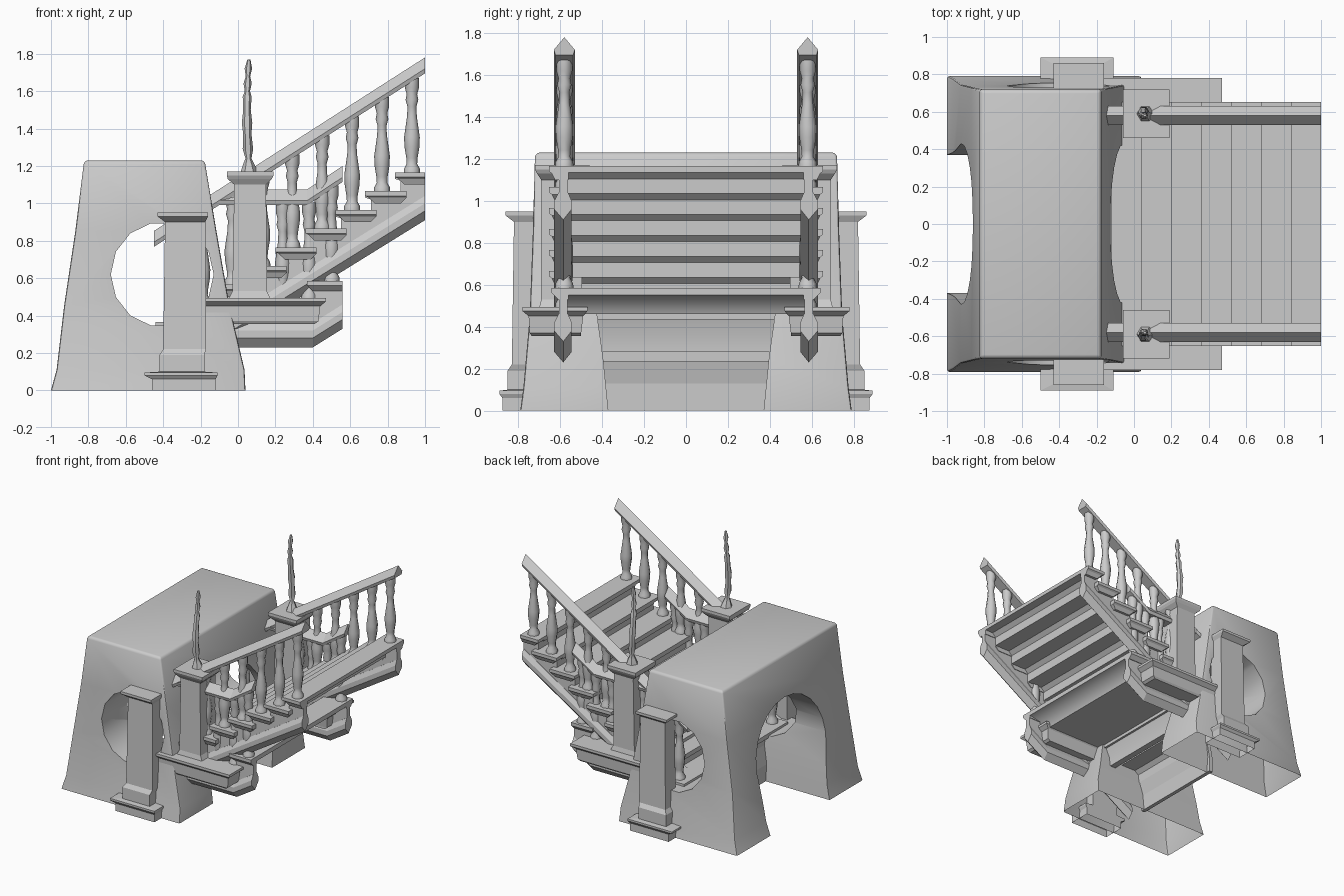
import bpy, bmesh, math

if "Cube" in bpy.data.objects:
    bpy.data.objects.remove(bpy.data.objects["Cube"])

def finish(name, bm, mirror=False, smooth=None):
    bmesh.ops.recalc_face_normals(bm, faces=bm.faces)
    me = bpy.data.meshes.new(name)
    bm.to_mesh(me)
    bm.free()
    ob = bpy.data.objects.new(name, me)
    bpy.context.collection.objects.link(ob)
    bpy.ops.object.select_all(action='DESELECT')
    bpy.context.view_layer.objects.active = ob
    ob.select_set(True)
    if mirror:
        m = ob.modifiers.new("mirror", 'MIRROR')
        m.use_axis = (False, True, False)
        bpy.ops.object.modifier_apply(modifier=m.name)
    if smooth:
        bpy.ops.object.shade_smooth_by_angle(angle=math.radians(smooth))
    return ob

def skin(bm, rings):
    """Join closed rings of points into a capped solid."""
    vs = [[bm.verts.new(p) for p in r] for r in rings]
    n = len(vs[0])
    for a, b in zip(vs, vs[1:]):
        for i in range(n):
            bm.faces.new((a[i], a[(i + 1) % n], b[(i + 1) % n], b[i]))
    bm.faces.new(vs[0][::-1])
    bm.faces.new(vs[-1])

def prism(bm, pts, y0, y1):
    skin(bm, [[(x, y, z) for x, z in pts] for y in (y0, y1)])

def loft(bm, rects):
    skin(bm, [[(a, c, z), (b, c, z), (b, d, z), (a, d, z)] for a, b, c, d, z in rects])

def lathe(bm, x, y, z0, prof, n=8):
    skin(bm, [[(x + r * math.cos(2 * math.pi * i / n), y + r * math.sin(2 * math.pi * i / n), z0 + z)
               for i in range(n)] for r, z in prof])

def bar(bm, path, section):
    skin(bm, [[(x, y, z + dz) for y, dz in section] for x, z in path])

def open_bottom(bm):
    """Slice everything below the ground away, leaving an open underside."""
    bmesh.ops.bisect_plane(bm, geom=bm.verts[:] + bm.edges[:] + bm.faces[:], plane_co=(0, 0, 0),
                           plane_no=(0, 0, 1), clear_inner=True)

def cut(ob, cutter):
    m = ob.modifiers.new("cut", 'BOOLEAN')
    m.operation, m.solver, m.object = 'DIFFERENCE', 'EXACT', cutter
    bpy.context.view_layer.objects.active = ob
    bpy.ops.object.modifier_apply(modifier=m.name)
    bpy.data.objects.remove(cutter)

# Stone gate block, tapered, with softened edges
bm = bmesh.new()
loft(bm, [(-1.01, .045, -.8, .8, -.1), (-1, .04, -.79, .79, 0), (-.97, .035, -.775, .775, .11),
          (-.93, -.045, -.745, .745, .45), (-.87, -.115, -.73, .73, .85), (-.825, -.175, -.72, .72, 1.21),
          (-.815, -.185, -.71, .71, 1.23)])
block = finish("stone_gate", bm)
m = block.modifiers.new("bevel", 'BEVEL')
m.width, m.segments, m.limit_method, m.angle_limit = .012, 2, 'ANGLE', math.radians(60)
bpy.ops.object.modifier_apply(modifier=m.name)

# Walk-through arch along x
bm = bmesh.new()
arch = [(-.36, -.3), (.36, -.3), (.37, 0), (.395, .25)]
arch += [(.43 * math.cos(math.pi * i / 12), .5 + .42 * math.sin(math.pi * i / 12)) for i in range(13)]
arch += [(-.395, .25), (-.37, 0)]
skin(bm, [[(x, y, z) for y, z in arch] for x in (-1.2, .3)])
cut(block, finish("arch_cutter", bm))

# Round side window along y
bm = bmesh.new()
prism(bm, [(-.405 + .275 * math.cos(2 * math.pi * i / 14), .62 + .28 * math.sin(2 * math.pi * i / 14))
           for i in range(14)], -1, 1)
cut(block, finish("window_cutter", bm))
bm = bmesh.new()
bm.from_mesh(block.data)
open_bottom(bm)
bm.to_mesh(block.data)
bm.free()
block.select_set(True)
bpy.ops.object.shade_smooth_by_angle(angle=math.radians(40))

# Side pillars with base and cap
bm = bmesh.new()
loft(bm, [(-.46, -.12, .7, .875, -.1), (-.46, -.12, .7, .875, .06), (-.5, -.11, .7, .89, .08),
          (-.5, -.11, .7, .89, .095), (-.42, -.18, .7, .85, .1), (-.42, -.18, .7, .85, .19),
          (-.4, -.17, .7, .83, .22), (-.39, -.175, .7, .82, .9), (-.43, -.16, .7, .86, .93),
          (-.43, -.16, .7, .86, .95)])
open_bottom(bm)
finish("side_pillar", bm, True)

# Main stair: riser x and top height of each tread
def tread(k):
    return .87 - .16 * k, 1.165 - .1 * k

bm = bmesh.new()
top, low = [], []
for k in range(8, -1, -1):
    x, z = tread(k)
    e = min(x + .16, 1)
    top += [(x, z - .1), (x, z - .045), (x - .03, z - .035), (x - .03, z)]
    low += [(x + .03, z - .13), (x + .03, z - .06), (x + .06, z - .03)]
prism(bm, top + [(1, 1.165), (1, 1.135)] + low[::-1], -.57, .57)
finish("main_steps", bm)

# Foot of the stair, between the gate legs
bm = bmesh.new()
prism(bm, [(-.44, 0), (-.44, .13), (-.41, .27), (-.38, .27), (-.41, .13), (-.41, 0)], -.4, .4)
finish("stair_foot", bm)

# Stringers: stepped web and pointed lower moulding
SLOPE = .62
def under(x):
    return .91 + (x - 1) * SLOPE

KEEL = [(.585, 0), (.628, .05), (.628, .09), (.608, .13), (.562, .13), (.545, .09), (.545, .05)]
bm = bmesh.new()
web = [(1, under(1) + .1), (-.44, under(-.44) + .1)]
for k in range(8, -1, -1):
    x, z = tread(k)
    web += [(x, z - .11), (x, z - .01)]
prism(bm, web + [(1, 1.155)], .565, .605)
bar(bm, [(-.44, under(-.44)), (1, under(1))], KEEL)
finish("stair_stringer", bm, True)

# Moulded tread ends
bm = bmesh.new()
for k in range(9):
    x, z = tread(k)
    e = min(x + .19, 1)
    loft(bm, [(x + .02, e - .03 if k else 1, .56, .625, z - .065), (x - .01, e, .56, .64, z - .035),
              (x - .03, e, .56, .652, z - .025), (x - .03, e, .56, .652, z)])
finish("tread_ends", bm, True)

# Lower landing floor with its first step up and a cross beam beneath
bm = bmesh.new()
prism(bm, [(-.15, .49), (.4, .49), (.4, .545), (.37, .55), (.37, .585), (.56, .585), (.56, .55),
           (.46, .53), (.43, .46), (-.07, .46), (-.1, .36), (-.1, .28), (-.15, .28)], -.58, .58)
finish("landing_floor", bm, False, 60)
bm = bmesh.new()
prism(bm, [(-.15, .32), (.4, .32), (.56, .42), (.56, .57), (.4, .57), (.4, .48), (-.15, .48)], .565, .605)
bar(bm, [(-.15, .23), (.4, .23), (.56, .33)], KEEL)
loft(bm, [(.4, .56, .56, .61, .53), (.37, .56, .56, .64, .56), (.37, .56, .56, .64, .585)])
finish("landing_stringer", bm, True)

# Handrails with a peaked section
RAIL = [(.58, 0), (.63, -.06), (.622, -.085), (.538, -.085), (.53, -.06)]
def rail_top(x):
    return 1.78 + (x - 1) * .64
bm = bmesh.new()
bar(bm, [(-.45, rail_top(-.45)), (1, rail_top(1))], RAIL)
bar(bm, [(-.1, 1.075), (.37, 1.075), (.56, 1.2)], RAIL)
finish("handrail", bm, True)

# Turned balusters
SHAPE = [(.044, 0), (.042, .05), (.028, .1), (.03, .16), (.04, .28), (.042, .38), (.026, .6),
         (.024, .7), (.034, .77), (.028, .83), (.038, .9), (.038, 1)]
bm = bmesh.new()
spots = [(tread(k)[0] + .06, tread(k)[1], rail_top(tread(k)[0] + .06) - .06) for k in range(9)]
spots += [(x, .49, 1.01) for x in (.08, .24, .38)] + [(.5, .585, 1.1)]
for x, z0, z1 in spots:
    lathe(bm, x, .58, z0 - .005, [(r, t * (z1 - z0)) for r, t in SHAPE])
finish("balusters", bm, True, 60)

# Side ledges carrying the newel posts
bm = bmesh.new()
loft(bm, [(-.21, .41, .5, .735, .355), (-.21, .43, .5, .745, .37), (-.21, .44, .49, .75, .45),
          (-.21, .47, .47, .78, .475), (-.21, .47, .47, .78, .495)])
finish("side_ledge", bm, True)

# Newel posts
bm = bmesh.new()
loft(bm, [(-.05, .175, .48, .7, .49), (-.03, .155, .495, .69, .53), (-.02, .15, .495, .69, 1.1),
          (-.055, .18, .47, .71, 1.13), (-.06, .19, .46, .72, 1.15), (-.06, .19, .46, .72, 1.17)])
finish("newel_post", bm, True)

# Slender knobbly finials on the newels
bm = bmesh.new()
spike = [(.045, 0), (.03, .04), (.016, .07), (.028, .12), (.022, .2), (.028, .26), (.02, .33), (.024, .4),
         (.014, .43), (.022, .47), (.012, .51), (.02, .55), (.008, .6)]
skin(bm, [[(.06 - .012 * math.sin(z * 5) + r * math.cos(math.pi * i / 3),
            .59 + .012 * math.sin(z * 9) + r * math.sin(math.pi * i / 3), 1.17 + z)
           for i in range(6)] for r, z in spike])
finish("newel_finial", bm, True, 40)
